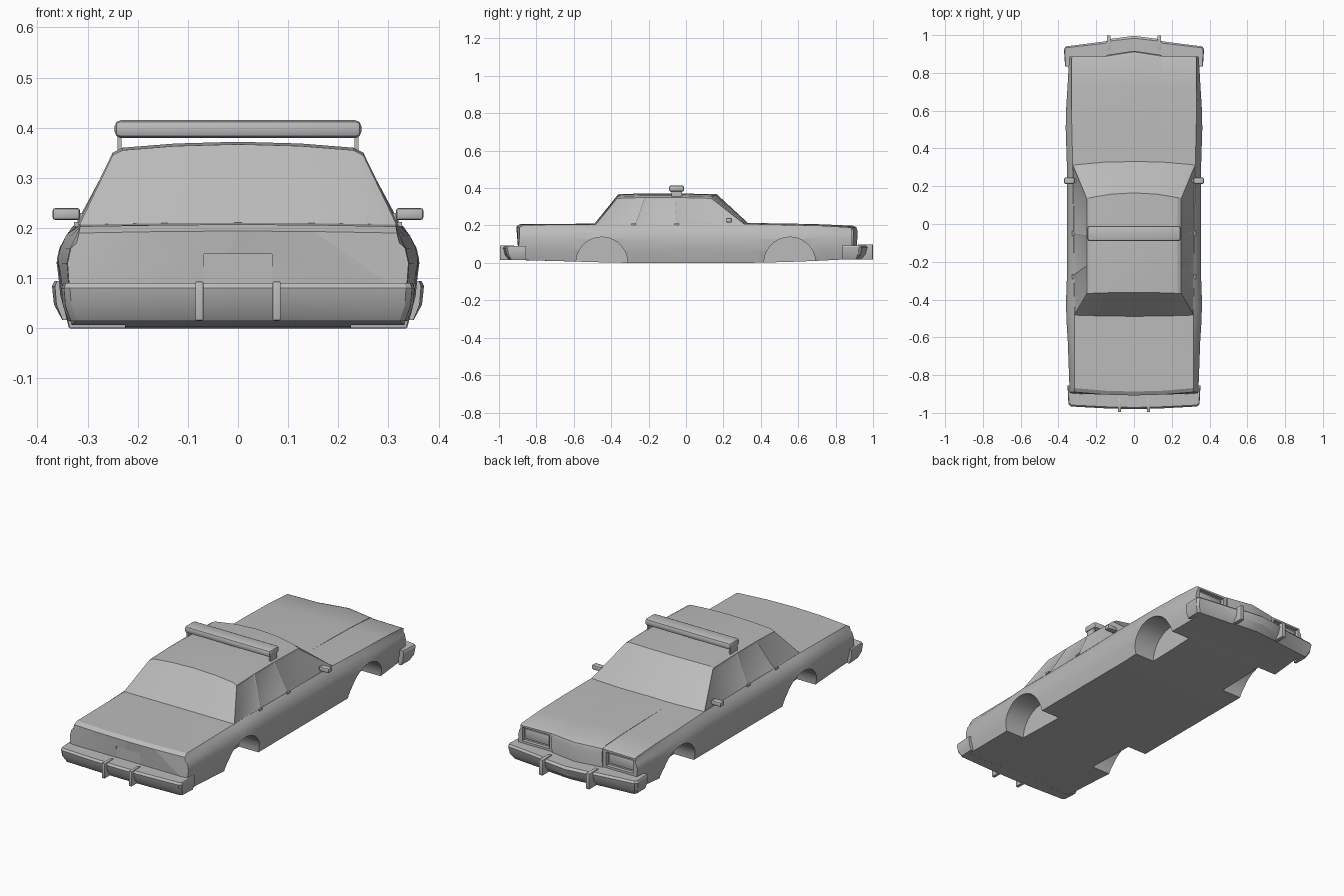
import bpy, bmesh, math
from mathutils import Matrix, Vector

if "Cube" in bpy.data.objects:
    bpy.data.objects.remove(bpy.data.objects["Cube"])

GREY = (0.5, 0.5, 0.5, 1)
paint = bpy.data.materials.new("grey_paint")
paint.use_nodes = True
paint.diffuse_color = GREY
paint.node_tree.nodes["Principled BSDF"].inputs["Base Color"].default_value = GREY


def finish(name, bm, angle=25):
    bmesh.ops.recalc_face_normals(bm, faces=bm.faces)
    mesh = bpy.data.meshes.new(name)
    bm.to_mesh(mesh)
    bm.free()
    mesh.materials.append(paint)
    obj = bpy.data.objects.new(name, mesh)
    bpy.context.collection.objects.link(obj)
    bpy.ops.object.select_all(action='DESELECT')
    obj.select_set(True)
    bpy.context.view_layer.objects.active = obj
    bpy.ops.object.shade_smooth_by_angle(angle=math.radians(angle))
    return obj


def box(name, x, y, z, bevel=0):
    bm = bmesh.new()
    bmesh.ops.create_cube(bm, size=1)
    for v in bm.verts:
        v.co = Vector([(r[0] + r[1]) / 2 + c * (r[1] - r[0]) for r, c in zip((x, y, z), v.co)])
    if bevel:
        bmesh.ops.bevel(bm, geom=bm.edges[:], offset=bevel, segments=2, affect='EDGES', profile=0.5)
    return finish(name, bm)


def mirrored_box(name, x, y, z, bevel=0):
    return [box("left_" + name, x, y, z, bevel),
            box("right_" + name, (-x[1], -x[0]), y, z, bevel)]


def loft(name, rings, angle=25):
    bm = bmesh.new()
    rows = [[bm.verts.new(p) for p in ring] for ring in rings]
    n = len(rows[0])
    for a, b in zip(rows, rows[1:]):
        for i in range(n):
            bm.faces.new((a[i], a[(i + 1) % n], b[(i + 1) % n], b[i]))
    bm.faces.new(rows[0])
    bm.faces.new(rows[-1])
    return finish(name, bm, angle)


def cut(target, cutters):
    for c in cutters:
        c.hide_render = True
        c.display_type = 'WIRE'
        mod = target.modifiers.new("cut_" + c.name, 'BOOLEAN')
        mod.object = c
        mod.operation = 'DIFFERENCE'
        mod.solver = 'EXACT'
        bpy.context.view_layer.objects.active = target
        bpy.ops.object.modifier_apply(modifier=mod.name)
    for c in cutters:
        bpy.data.objects.remove(c)


# Lower body: station y, floor height, side width, top half width, top height
stations = [(-0.895, 0.016, 0.955, 0.317, 0.190), (-0.875, 0.015, 0.96, 0.315, 0.203),
            (-0.62, 0.008, 0.985, 0.315, 0.205), (-0.45, 0.003, 1.015, 0.315, 0.207),
            (-0.30, 0.0, 1.0, 0.318, 0.208), (0.0, 0.0, 1.0, 0.32, 0.208),
            (0.33, 0.0, 1.0, 0.325, 0.208), (0.55, 0.005, 1.02, 0.33, 0.203),
            (0.72, 0.012, 0.99, 0.33, 0.199), (0.875, 0.02, 0.965, 0.33, 0.190),
            (0.887, 0.02, 0.96, 0.328, 0.184)]
rings = []
for k, (y, floor, s, wt, top) in enumerate(stations):
    half = [(0.15, floor), (0.335 * s, floor), (0.351 * s, 0.065), (0.356 * s, 0.13),
            (0.349 * s, 0.16), (max(0.337 * s, wt + 0.002), top - 0.02), (wt, top),
            (0.15, top + 0.003)]
    ring = [(0, floor)] + half + [(0, top + 0.004)] + [(-x, z) for x, z in reversed(half)]
    rear = y < -0.8
    slope = k == 0
    rings.append([(x, y + (0.02 * (x / 0.33) ** 2 - 0.012 if rear else 0)
                   - (0.016 * (1 - z / 0.2) if slope else 0), z) for x, z in ring])
body = loft("body", rings)

# Wheel wells, lamp pockets and plate recess
cutters = []
for y in (-0.45, 0.555):
    for side in (-1, 1):
        bm = bmesh.new()
        bmesh.ops.create_cone(bm, cap_ends=True, segments=40, radius1=0.138, radius2=0.138, depth=0.3,
                              matrix=Matrix.Translation((side * 0.375, y, 0)) @ Matrix.Rotation(math.pi / 2, 4, 'Y'))
        cutters.append(finish("well_cutter", bm))
cutters += mirrored_box("lamp_cutter", (0.163, 0.318), (0.868, 0.95), (0.105, 0.176))
cutters.append(box("plate_cutter", (-0.068, 0.068), (-1, -0.897), (0.085, 0.148)))
cut(body, cutters)
body.select_set(True)
bpy.context.view_layer.objects.active = body
bpy.ops.object.shade_smooth_by_angle(angle=math.radians(25))

# Headlamps inside their pockets
mirrored_box("headlamp", (0.172, 0.309), (0.86, 0.877), (0.114, 0.167), 0.004)

# Raised hood centre with a pointed grille nose
rings = []
for x in (-0.145, -0.07, 0, 0.07, 0.145):
    t = 1 - abs(x) / 0.145
    crown, tip = 0.003 * t, 0.895 + 0.022 * t
    rings.append([(x, 0.30, 0.15), (x, 0.30, 0.211 + crown), (x, 0.55, 0.2075 + crown),
                  (x, 0.72, 0.2035 + crown), (x, tip - 0.025, 0.196 + crown),
                  (x, tip - 0.006, 0.188 + crown), (x, tip, 0.17), (x, tip - 0.004, 0.04),
                  (x, 0.80, 0.04)])
loft("hood_and_grille", rings)

# Cabin: base and roof edge stations along the side
base_y = (-0.485, -0.27, -0.05, 0.315)
roof_y = (-0.368, -0.22, -0.06, 0.135)
columns = [-1, -0.92, -0.5, 0, 0.5, 0.92, 1]
bm = bmesh.new()
grid = []
for f in columns:
    bow = 1 - f * f
    edge = 0.008 if abs(f) < 1 else 0
    col = [(0.318 * f, base_y[0] - 0.01 * bow, 0.203)]
    for i, y in enumerate(roof_y):
        dy = 0.03 * bow if i == 3 else 0.006 * bow if i == 0 else 0
        dz = 0 if i in (1, 2) else -0.005
        col.append((0.25 * f, y + dy, 0.35 + dz + edge + 0.014 * bow))
    col.append((0.325 * f, base_y[3] + 0.025 * bow, 0.205))
    grid.append([bm.verts.new(p) for p in col])
for a, b in zip(grid, grid[1:]):
    for i in range(5):
        bm.faces.new((a[i], b[i], b[i + 1], a[i + 1]))
windows = []
for col, side in ((grid[0], -1), (grid[-1], 1)):
    low = [col[0]] + [bm.verts.new((side * 0.321, y, 0.204)) for y in base_y[1:3]] + [col[5]]
    for i in range(3):
        windows.append(bm.faces.new((low[i], low[i + 1], col[i + 2], col[i + 1])))
bmesh.ops.recalc_face_normals(bm, faces=bm.faces)
bmesh.ops.inset_individual(bm, faces=windows, thickness=0.013, depth=-0.003)
finish("cabin", bm, 20)


# Bumpers swept along a mirrored plan path
def bumper(name, plan, top, low):
    path = plan + [(-x, y, -ix, iy) for x, y, ix, iy in reversed(plan) if x]
    rings = []
    for x, y, ix, iy in path:
        ux, uy = x + (ix - x) * 0.5, y + (iy - y) * 0.35
        rings.append([(ix, iy, top), (x + (ix - x) * 0.12, y + (iy - y) * 0.1, top), (x, y, top - 0.01),
                      (x + (ix - x) * 0.1, y + (iy - y) * 0.1, low + 0.03), (ux, uy, low), (ix, iy, low)])
    loft(name, rings)


bumper("rear_bumper", [(0.352, -0.855, 0.325, -0.855), (0.347, -0.955, 0.32, -0.89),
                       (0.335, -0.966, 0.31, -0.89), (0.15, -0.976, 0.15, -0.89),
                       (0, -0.98, 0, -0.89)], 0.09, 0.015)
bumper("front_bumper", [(0.365, 0.835, 0.335, 0.835), (0.371, 0.925, 0.33, 0.87),
                        (0.362, 0.94, 0.32, 0.87), (0.15, 0.967, 0.15, 0.87),
                        (0.125, 0.98, 0.125, 0.87), (0, 0.996, 0, 0.87)], 0.094, 0.017)
mirrored_box("rear_guard", (0.069, 0.085), (-0.995, -0.92), (0.016, 0.093), 0.002)
mirrored_box("front_guard", (0.124, 0.144), (0.92, 0.999), (0.018, 0.098), 0.002)

# Door mirrors and handles
mirrored_box("door_mirror", (0.315, 0.37), (0.213, 0.245), (0.216, 0.24), 0.006)
mirrored_box("mirror_arm", (0.295, 0.325), (0.222, 0.238), (0.216, 0.23))
for part, y in (("front", -0.05), ("rear", -0.28)):
    mirrored_box(part + "_door_handle", (0.318, 0.327), (y - 0.012, y + 0.012), (0.203, 0.212))

# Roof light bar on two feet
box("light_bar", (-0.246, 0.246), (-0.091, -0.010), (0.380, 0.415), 0.012)
mirrored_box("light_bar_foot", (0.232, 0.24), (-0.078, -0.022), (0.35, 0.384))
